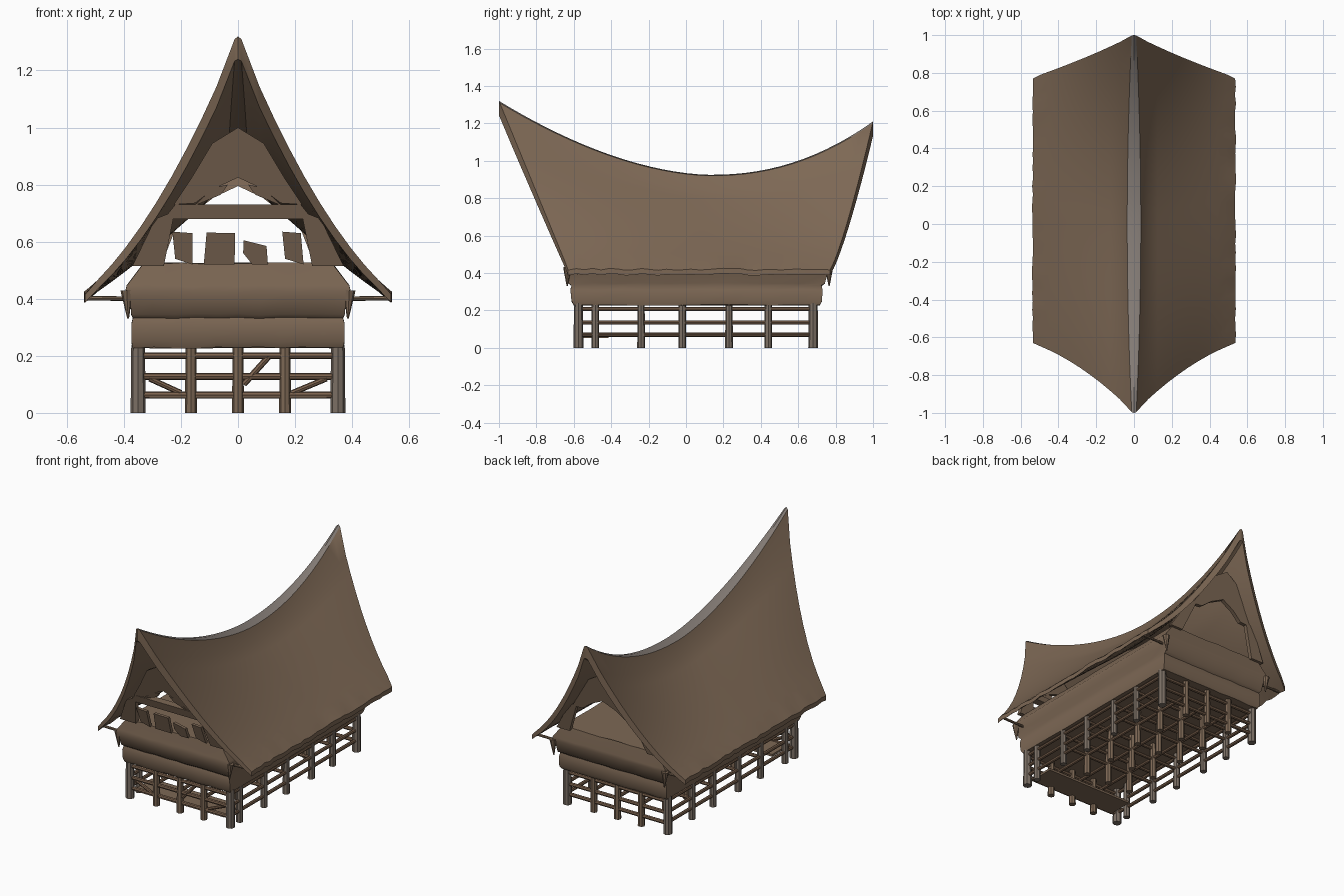
import bpy, bmesh, math, random
from mathutils import Vector

if "Cube" in bpy.data.objects:
    bpy.data.objects.remove(bpy.data.objects["Cube"])

random.seed(4)


def material(name, rgb):
    m = bpy.data.materials.new(name)
    m.diffuse_color = (*rgb, 1)
    m.use_nodes = True
    m.node_tree.nodes["Principled BSDF"].inputs["Base Color"].default_value = m.diffuse_color
    return m


BROWN = material("thatch brown", (0.205, 0.138, 0.09))
RUST = material("rail rust brown", (0.20, 0.122, 0.075))
POST = material("weathered post brown", (0.20, 0.16, 0.13))
GREY = material("ridge grey", (0.225, 0.195, 0.175))


def finish(name, bm, mats, angle=40):
    bmesh.ops.recalc_face_normals(bm, faces=bm.faces)
    me = bpy.data.meshes.new(name)
    bm.to_mesh(me)
    bm.free()
    ob = bpy.data.objects.new(name, me)
    bpy.context.collection.objects.link(ob)
    for m in mats:
        me.materials.append(m)
    bpy.ops.object.select_all(action='DESELECT')
    ob.select_set(True)
    bpy.context.view_layer.objects.active = ob
    bpy.ops.object.shade_smooth_by_angle(angle=math.radians(angle))
    return ob


def add_stick(bm, p, q, r1, r2=None, sides=8):
    p, q = Vector(p), Vector(q)
    d = q - p
    res = bmesh.ops.create_cone(bm, cap_ends=True, segments=sides, radius1=r1,
                                radius2=r1 if r2 is None else r2, depth=d.length)
    rot = d.to_track_quat('Z', 'Y')
    for v in res['verts']:
        v.co = rot @ v.co + (p + q) / 2


def sticks(name, items, mat):
    bm = bmesh.new()
    for it in items:
        add_stick(bm, *it)
    finish(name, bm, [mat])


# ---- saddle roof: sagging ridge, concave slopes, leaning gable ends ----
EAVE = 0.42
RIDGE_U = 0.065


def ridge_z(y):
    t = y - 0.13
    if t < 0:
        return 0.925 + 0.395 * (-t / 1.13) ** 1.75
    return 0.925 + 0.285 * (t / 0.87) ** 2.17


def roof_point(u, v):
    """u: -1 eave .. 0 ridge .. 1 eave,  v: 0 front .. 1 back"""
    a = abs(u)
    end = abs(2 * v - 1)
    x = 0.54 * u
    if abs(a - RIDGE_U) < 1e-6:                   # flat ridge strip, narrow at the tips
        x = math.copysign(0.036 - 0.024 * end ** 2, u)
        a = 0.008
    c = 0.15 + 0.32 * end ** 1.5
    h = (1 - a) * (1 - c * a)
    yf, yb = -0.63 - 0.37 * h, 0.77 + 0.23 * h ** 0.8
    z = EAVE + (ridge_z(2 * v - 1) - EAVE) * h
    return Vector((x, yf + (yb - yf) * v, z))


def build_roof():
    half = [RIDGE_U, 0.14, 0.23, 0.33, 0.43, 0.53, 0.63, 0.73, 0.82, 0.91, 1.0]
    us = [-u for u in reversed(half)] + [0] + half
    rows = 32
    bm = bmesh.new()
    top, low = [], []
    for j in range(rows + 1):
        t, l = [], []
        for u in us:
            co = roof_point(u, j / rows)
            if abs(u) == 1:                       # ragged eave
                co += Vector((random.uniform(-.006, 0) * u, 0, random.uniform(-.006, .006)))
            t.append(bm.verts.new(co))
            l.append(bm.verts.new(co - Vector((0, 0, 0.08 - 0.052 * abs(u)))))
        top.append(t)
        low.append(l)
    n = len(us)
    for j in range(rows):
        for i in range(n - 1):
            f = bm.faces.new((top[j][i], top[j][i + 1], top[j + 1][i + 1], top[j + 1][i]))
            if max(abs(us[i]), abs(us[i + 1])) < 0.07:    # grey ridge strip
                f.material_index = 1
            bm.faces.new((low[j][i], low[j + 1][i], low[j + 1][i + 1], low[j][i + 1]))
        for i in (0, n - 1):
            bm.faces.new((top[j][i], top[j + 1][i], low[j + 1][i], low[j][i]))
    for j in (0, rows):
        for i in range(n - 1):
            bm.faces.new((top[j][i], low[j][i], low[j][i + 1], top[j][i + 1]))
    finish("saddle_roof", bm, [BROWN, GREY], 35)


build_roof()

# ---- body: stacked wall bands (z, half width, front y, back y) ----
rings = [(.228, .368, -.60, .715), (.25, .374, -.612, .727), (.31, .374, -.618, .73),
         (.332, .368, -.612, .725), (.345, .374, -.628, .742), (.39, .378, -.642, .755),
         (.425, .395, -.652, .77), (.445, .39, -.648, .768),
         (.525, .33, -.635, .755)]
bm = bmesh.new()
prev = None
for z, w, y0, y1 in rings:
    ring = []
    steps = 10
    path = [(-w + 2 * w * i / steps, y0) for i in range(steps)] + \
           [(w, y0 + (y1 - y0) * i / steps) for i in range(steps)] + \
           [(w - 2 * w * i / steps, y1) for i in range(steps)] + \
           [(-w, y1 - (y1 - y0) * i / steps) for i in range(steps)]
    for x, y in path:
        ring.append(bm.verts.new((x, y, z + random.uniform(-.003, .003))))
    if prev:
        for i in range(len(ring)):
            k = (i + 1) % len(ring)
            bm.faces.new((prev[i], prev[k], ring[k], ring[i]))
    else:
        bm.faces.new(ring[::-1])
    prev = ring
bm.faces.new(prev)
finish("wall_bands", bm, [BROWN], 50)

# hanging corner tufts
sticks("corner_tufts", [((s * .39, y, .43), (s * .385, y, .33), .022, .003)
                        for s in (-1, 1) for y in (-.635, .765)], BROWN)
# struts that carry the eave at the ends
sticks("eave_struts", [((s * .36, y, .40), (s * .53, y, .402), .008)
                       for s in (-1, 1) for y in (-.58, .72)], BROWN)


# ---- gable boards, drawn in x-z and leaning with the roof ends ----
def plate(name, pts, thick=0.025, back=False, mat=BROWN):
    bm = bmesh.new()

    def y_at(z):
        h = (z - .4) / .92
        return .75 + .19 * h if back else -.61 - .29 * h
    f = bm.faces.new([bm.verts.new((x, y_at(z), z)) for x, z in pts])
    ext = bmesh.ops.extrude_face_region(bm, geom=[f])
    for v in ext['geom']:
        if isinstance(v, bmesh.types.BMVert):
            v.co.y += -thick if back else thick
    finish(name, bm, [mat], 30)


def mirrored(pts):
    return pts + [(-x, z) for x, z in reversed(pts) if x > 0]


arch = [(0, 1.0), (.09, .945), (.165, .82), (.225, .73), (.15, .735), (.085, .785), (0, .825)]
loop = arch + [(-x, z) for x, z in reversed(arch[1:-1])]
plate("front_gable_board", loop)
plate("back_gable_board", [(x, z - .03) for x, z in loop], back=True)
plate("front_cross_beam", mirrored([(.26, .68), (.22, .73)]), .05)
for s, side in ((-1, "left"), (1, "right")):
    plate("front_jamb_" + side, [(s * x, z) for x, z in
          [(.26, .515), (.37, .515), (.29, .68), (.24, .70), (.225, .69)]], .03)
    plate("back_jamb_" + side, [(s * x, z) for x, z in
          [(.27, .515), (.36, .515), (.25, .70), (.19, .72)]], .025, True)
    # wing boards framing the small peaked vent
    plate("vent_wing_" + side, [(s * x, z) for x, z in
          [(.155, .725), (.06, .765), (.035, .80), (.085, .79)]], .02)
# shutters in the front opening
for i, pts in enumerate([[(-.22, .54), (-.16, .52), (-.16, .63), (-.23, .635)],
                         [(-.12, .52), (-.012, .52), (-.01, .63), (-.11, .632)],
                         [(.05, .52), (.105, .52), (.10, .585), (.02, .605), (.018, .56)],
                         [(.165, .54), (.23, .52), (.22, .63), (.155, .635)]]):
    plate("window_shutter_%d" % (i + 1), pts, .02)

# ---- stilts and rails below the floor ----
ys = [-.575, -.485, -.24, -.02, .23, .44, .68]
xs = [-.35, -.165, 0, .165, .35]
outer, inner = [], []
for x in xs:
    for y in ys:
        edge = abs(x) > .3
        r = .024 if edge and y in (ys[0], ys[-1]) else .019
        if not edge and y == ys[1]:
            continue
        (outer if edge else inner).append(((x, y, 0.0), (x, y, .24), r * 1.1, r))
sticks("outer_posts", outer, POST)
sticks("inner_posts", inner, BROWN)

rails = []
for z in (.07, .135, .207):
    for x in (-.35, .35):
        rails.append(((x, ys[0], z), (x, ys[-1], z), .011))
    for y in (ys[0], ys[-1]):
        rails.append(((-.35, y, z - .007), (.35, y, z - .007), .012))
for x in xs[1:-1]:
    rails.append(((x, ys[0], .135), (x, ys[-1], .135), .011))
for y in ys[2:-1]:
    for z in (.128, .2):
        rails.append(((-.35, y, z), (.35, y, z), .011))
sticks("rails", rails, RUST)

# diagonal braces at the front
sticks("front_braces", [((.02, -.575, .10), (.11, -.575, .20), .011),
                        ((.19, -.575, .07), (.31, -.575, .12), .010),
                        ((-.31, -.575, .12), (-.20, -.575, .07), .010)], RUST)

# low platform just inside the front
bm = bmesh.new()
bmesh.ops.create_cube(bm, size=1)
for v in bm.verts:
    v.co = (v.co.x * .62, v.co.y * .17 - .50, v.co.z * .014 + .06)
finish("low_platform", bm, [BROWN])
